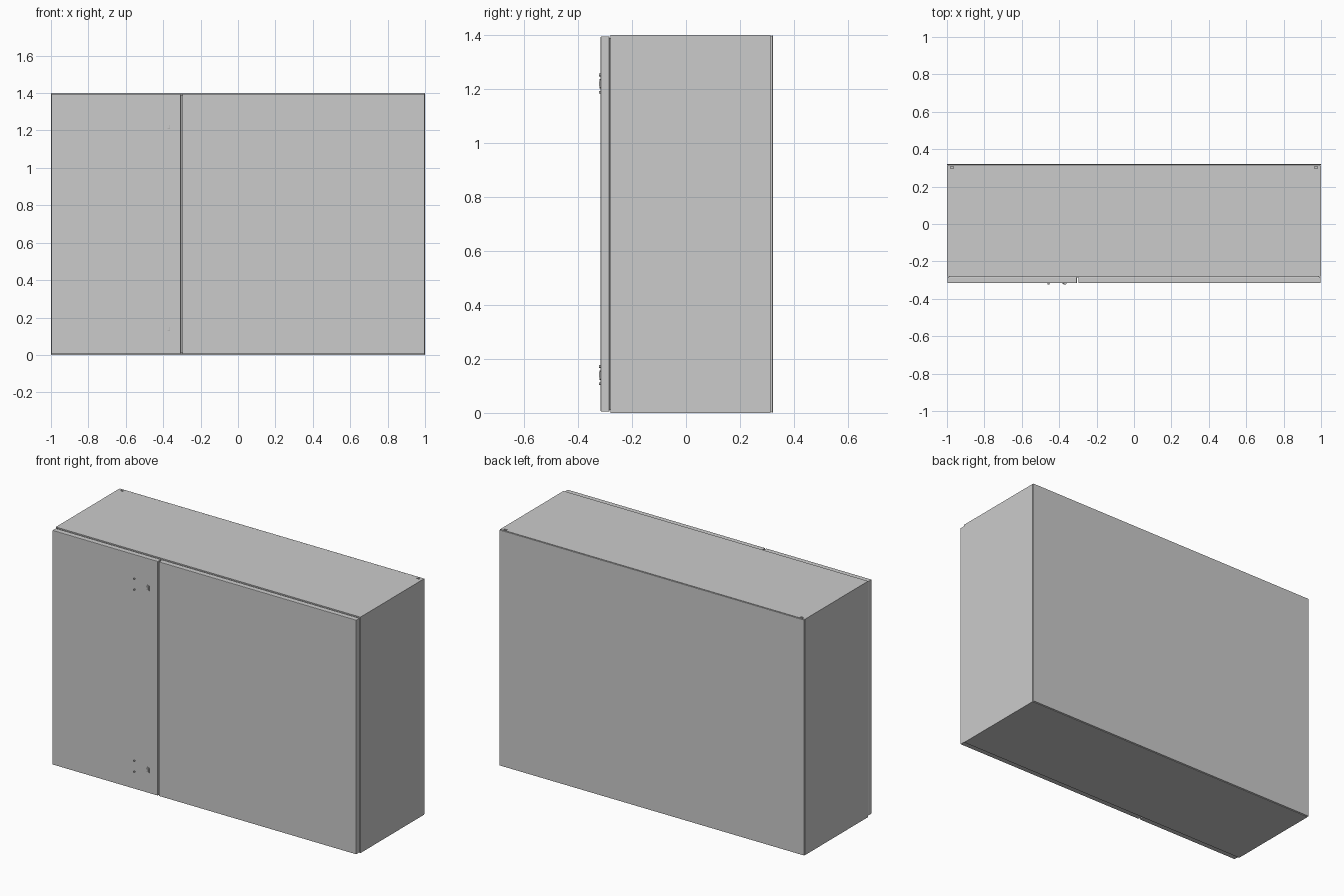
import bpy, bmesh, math
from mathutils import Vector

if "Cube" in bpy.data.objects:
    bpy.data.objects.remove(bpy.data.objects["Cube"])


def obj_from_bm(name, bm):
    bmesh.ops.recalc_face_normals(bm, faces=bm.faces)
    me = bpy.data.meshes.new(name)
    bm.to_mesh(me)
    bm.free()
    ob = bpy.data.objects.new(name, me)
    bpy.context.collection.objects.link(ob)
    return ob


def box(name, lo, hi, bevel=0.0, open_dir=None):
    lo, hi = Vector(lo), Vector(hi)
    bm = bmesh.new()
    bmesh.ops.create_cube(bm, size=1)
    for v in bm.verts:
        v.co = Vector([(lo[i] + hi[i]) / 2 + v.co[i] * (hi[i] - lo[i]) for i in range(3)])
    if open_dir:
        bm.normal_update()
        faces = [f for f in bm.faces if f.normal.dot(Vector(open_dir)) > 0.9]
        bmesh.ops.delete(bm, geom=faces, context='FACES')
    ob = obj_from_bm(name, bm)
    if bevel:
        m = ob.modifiers.new("Bevel", 'BEVEL')
        m.width = bevel
        m.segments = 2
    return ob


def prism_y(name, pts, y0, y1):
    # x/z outline extruded along y
    bm = bmesh.new()
    f = bm.faces.new([bm.verts.new((x, y0, z)) for x, z in pts])
    r = bmesh.ops.extrude_face_region(bm, geom=[f])
    for v in r['geom']:
        if isinstance(v, bmesh.types.BMVert):
            v.co.y = y1
    return obj_from_bm(name, bm)


FRONT, BACK = -0.316, 0.322

# Sheet-metal shell, open at the front
shell = box("cabinet_shell", (-1, -0.28, 0), (1, 0.314, 1.4), open_dir=(0, -1, 0))
m = shell.modifiers.new("Thickness", 'SOLIDIFY')
m.thickness = 0.01
m.offset = -1

# Slots in the roof at the rear corners
for side, s in (("left", -1), ("right", 1)):
    cut = box("slot_cutter_" + side, (s * 0.973 - 0.009, 0.298, 1.37), (s * 0.973 + 0.009, 0.307, 1.43))
    cut.hide_render = True
    cut.hide_viewport = True
    cut.display_type = 'WIRE'
    b = shell.modifiers.new("Slot", 'BOOLEAN')
    b.object = cut
    b.solver = 'EXACT'

# Rear panel with a fine seam to the shell
box("rear_seam", (-0.994, 0.312, 0.006), (0.994, 0.318, 1.394))
box("rear_panel", (-1, 0.3165, 0.001), (1, BACK, 1.399), 0.002)

# Door seal frame and centre post behind the door gap
for name, lo, hi in (
        ("seal_left", (-0.99, 0.01), (-0.975, 1.39)),
        ("seal_right", (0.975, 0.01), (0.99, 1.39)),
        ("seal_bottom", (-0.975, 0.01), (0.975, 0.025)),
        ("seal_top", (-0.975, 1.375), (0.975, 1.39)),
        ("centre_post", (-0.34, 0.025), (-0.26, 1.375))):
    box(name, (lo[0], -0.286, lo[1]), (hi[0], -0.27, hi[1]))

# Doors
box("door_left", (-0.997, FRONT, 0.005), (-0.306, -0.284, 1.395), 0.002)
box("door_right", (-0.298, FRONT, 0.005), (0.997, -0.284, 1.395), 0.002)

# Lock fittings and fixing studs, upper and lower
for level, z in (("lower", 0.14), ("upper", 1.22)):
    prism_y("lock_plate_" + level,
            [(-0.381, z - 0.015), (-0.376, z - 0.018), (-0.360, z - 0.014),
             (-0.360, z + 0.014), (-0.376, z + 0.018), (-0.381, z + 0.015)],
            FRONT + 0.002, FRONT - 0.004)
    box("lock_grip_" + level, (-0.376, FRONT - 0.007, z - 0.009), (-0.364, FRONT - 0.003, z + 0.009), 0.001)
    for tag, dz in (("a", -0.032), ("b", 0.032)):
        pts = [(-0.458 + 0.005 * math.cos(i * math.pi / 6), z + dz + 0.005 * math.sin(i * math.pi / 6))
               for i in range(12)]
        prism_y(f"stud_{level}_{tag}", pts, FRONT + 0.002, FRONT - 0.007)
